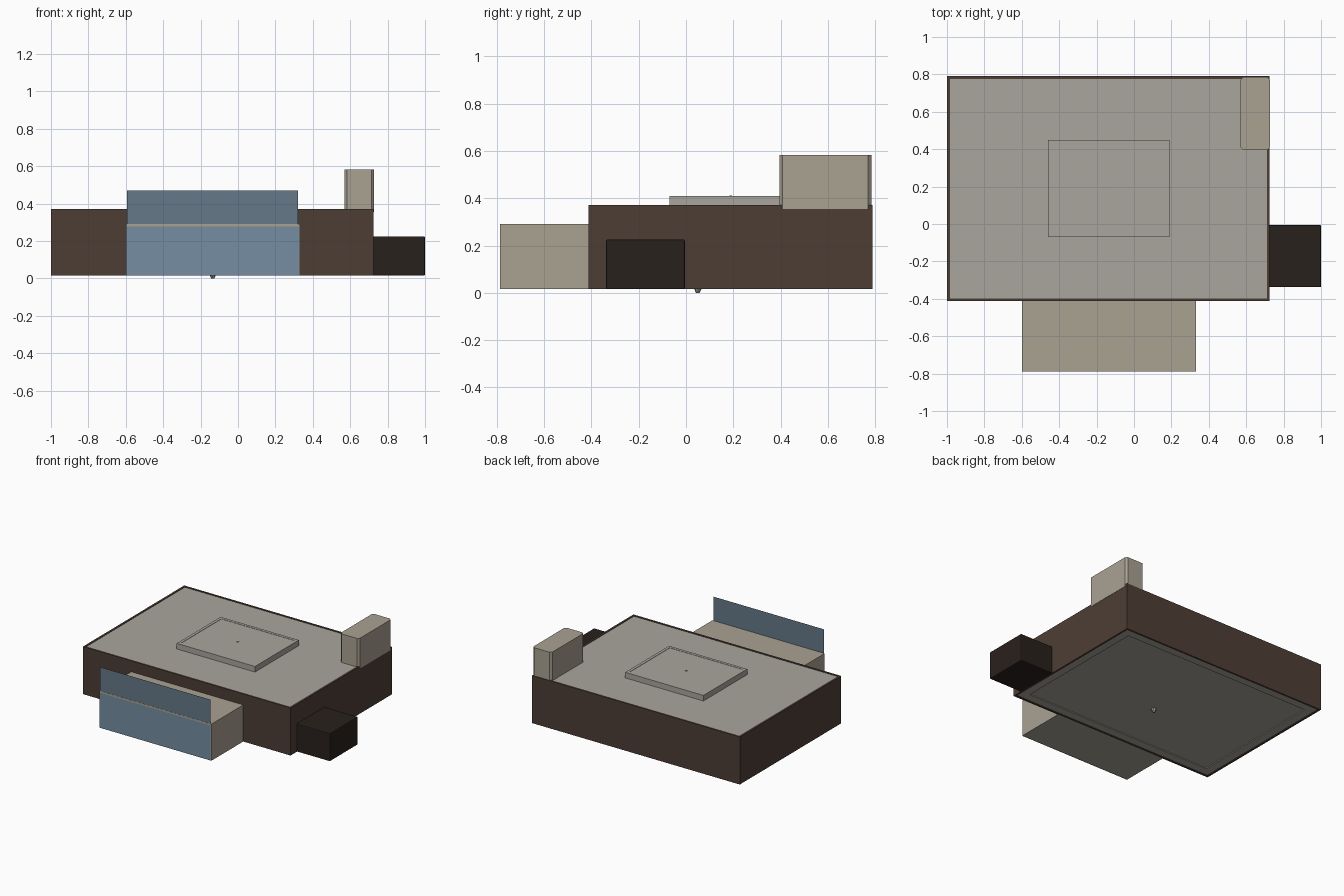
import bpy, bmesh
from mathutils import Vector

if "Cube" in bpy.data.objects:
    bpy.data.objects.remove(bpy.data.objects["Cube"])


def mat(name, r, g, b):
    m = bpy.data.materials.new(name)
    m.diffuse_color = (r, g, b, 1)
    m.use_nodes = True
    m.node_tree.nodes["Principled BSDF"].inputs["Base Color"].default_value = m.diffuse_color
    return m


BROWN = mat("dark_brown", 0.075, 0.048, 0.036)
BLACK = mat("near_black", 0.022, 0.015, 0.012)
STONE = mat("warm_grey", 0.40, 0.38, 0.34)
TAN = mat("tan", 0.40, 0.36, 0.29)
BLUE = mat("blue_glass", 0.18, 0.27, 0.36)
DEEP = mat("deep_blue_glass", 0.13, 0.19, 0.25)


def finish(name, bm, material):
    bmesh.ops.recalc_face_normals(bm, faces=bm.faces)
    me = bpy.data.meshes.new(name)
    bm.to_mesh(me)
    bm.free()
    ob = bpy.data.objects.new(name, me)
    bpy.context.collection.objects.link(ob)
    me.materials.append(material)
    return ob


def box_bm(x, y, z):
    bm = bmesh.new()
    bmesh.ops.create_cube(bm, size=1)
    for v in bm.verts:
        v.co = Vector([a[0] if c < 0 else a[1] for a, c in zip((x, y, z), v.co)])
    bm.normal_update()
    return bm


def box(name, x, y, z, material, inset=None):
    """Box; inset = (direction, margin, depth) steps the top or bottom face."""
    bm = box_bm(x, y, z)
    if inset:
        side, margin, depth = inset
        face = [f for f in bm.faces if f.normal.z * side > 0.5]
        bmesh.ops.inset_region(bm, faces=face, thickness=margin)
        bmesh.ops.inset_region(bm, faces=face, thickness=0.0005, depth=depth)
    return finish(name, bm, material)


def panel(name, x, y, z, material):
    bm = bmesh.new()
    bm.faces.new([bm.verts.new((px, y, pz)) for px, pz in
                  ((x[0], z[0]), (x[1], z[0]), (x[1], z[1]), (x[0], z[1]))])
    return finish(name, bm, material)


# Outer walls: an open ring with thin thickness
bm = box_bm((-1, 0.725), (-0.412, 0.79), (0.015, 0.372))
bmesh.ops.delete(bm, geom=[f for f in bm.faces if abs(f.normal.z) > 0.5],
                 context='FACES_ONLY')
walls = finish("outer_walls", bm, BROWN)
solid = walls.modifiers.new("thickness", 'SOLIDIFY')
solid.thickness, solid.offset, solid.use_even_offset = 0.015, -1, True

# Flat roof and floor inside the walls
box("roof", (-0.986, 0.711), (-0.398, 0.776), (0.34, 0.368), STONE)
box("floor", (-0.986, 0.711), (-0.398, 0.776), (0.02, 0.05), STONE, (-1, 0.09, -0.006))

# Raised roof hatch with a shallow inner step and centre knob
box("roof_hatch", (-0.46, 0.19), (-0.07, 0.45), (0.36, 0.41), STONE, (1, 0.03, -0.002))
box("hatch_knob", (-0.14, -0.13), (0.185, 0.195), (0.405, 0.412), TAN)

# Chimney with cut vertical corners
c = 0.014
x0, x1, y0, y1 = 0.57, 0.727, 0.395, 0.785
bm = bmesh.new()
outline = [(x0 + c, y0), (x1 - c, y0), (x1, y0 + c), (x1, y1 - c),
           (x1 - c, y1), (x0 + c, y1), (x0, y1 - c), (x0, y0 + c)]
base = bm.faces.new([bm.verts.new((x, y, 0.355)) for x, y in outline])
top = bmesh.ops.extrude_face_region(bm, geom=[base], use_keep_orig=True)
bmesh.ops.translate(bm, vec=(0, 0, 0.228),
                    verts=[v for v in top["geom"] if isinstance(v, bmesh.types.BMVert)])
finish("chimney", bm, TAN)

# Front porch block with its glazing and upright screen
box("porch", (-0.6, 0.332), (-0.788, -0.41), (0.015, 0.29), TAN)
panel("porch_glazing", (-0.598, 0.325), -0.79, (0.015, 0.278), BLUE)
panel("porch_screen", (-0.594, 0.322), -0.787, (0.287, 0.47), DEEP)

# Dark side block with softened edges
side = box("side_block", (0.715, 1.0), (-0.338, -0.005), (0.015, 0.225), BLACK)
bev = side.modifiers.new("soft_edges", 'BEVEL')
bev.width, bev.segments = 0.006, 2

# Small drain spout under the floor
bm = bmesh.new()
bmesh.ops.create_cone(bm, cap_ends=True, segments=8, radius1=0.008, radius2=0.022, depth=0.03)
bmesh.ops.translate(bm, vec=(-0.135, 0.05, 0.015), verts=bm.verts)
finish("floor_drain", bm, STONE)
